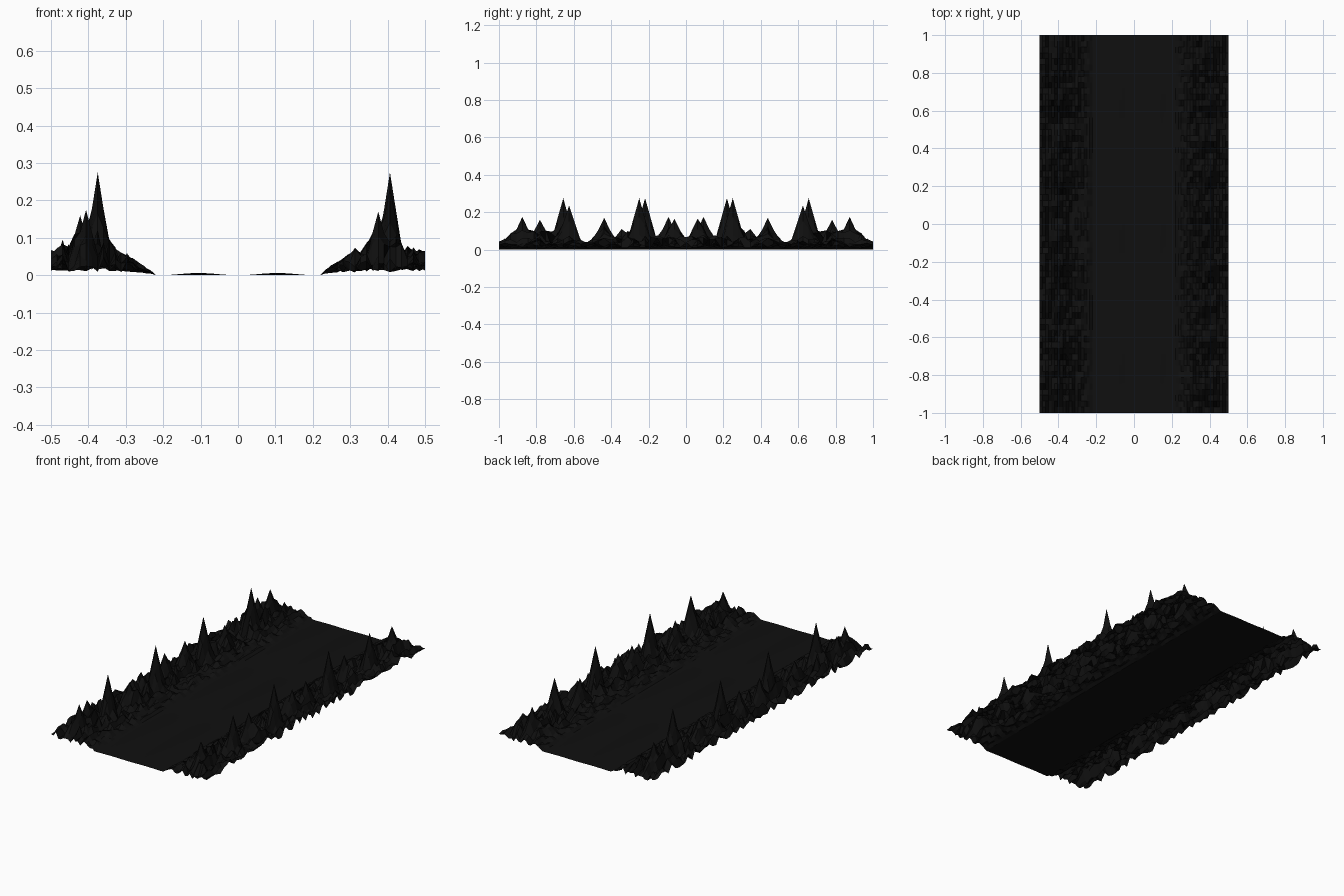
import bpy, bmesh, math, random
from mathutils import Matrix

if "Cube" in bpy.data.objects:
    bpy.data.objects.remove(bpy.data.objects["Cube"])

random.seed(7)
N = 64  # grid cells each way

# highest ground across the strip, as (distance from centre, height)
LEFT = [(0.22, .003), (.25, .025), (.285, .055), (.30, .07), (.32, .07), (.345, .12),
        (.375, .16), (.406, .16), (.42, .15), (.45, .11), (.47, .11), (.5, .078)]
RIGHT = [(0.22, .003), (.25, .03), (.28, .05), (.31, .085), (.33, .07), (.345, .11),
         (.375, .16), (.406, .16), (.44, .10), (.47, .085), (.5, .077)]
# highest ground along the strip (the two halves mirror each other)
ALONG = [(0, .08), (.03, .085), (.0625, .14), (.094, .15), (.125, .10), (.19, .085),
         (.22, .15), (.28, .15), (.31, .12), (.36, .06), (.44, .15), (.5, .08), (.53, .045),
         (.56, .06), (.6, .15), (.66, .15), (.69, .115), (.75, .12), (.78, .15),
         (.81, .115), (.875, .15), (.9, .13), (.94, .10), (.97, .07), (1, .05)]
# sharp summits: column, row (in cells from centre), height
PEAKS = {(-24, 21): .275, (-24, 7): .275, (26, 8): .275, (26, 20): .235,
         (-26, 3): .175, (-26, 28): .175, (24, 14): .17, (24, 28): .17,
         (25, 2): .165, (-27, 25): .16, (-25, 14): .14, (-28, 11): .11}


def lerp_curve(points, t):
    if t <= points[0][0]:
        return points[0][1]
    for (a, ha), (b, hb) in zip(points, points[1:]):
        if t <= b:
            return ha + (hb - ha) * (t - a) / (b - a)
    return points[-1][1]


rough = {(i, j): random.random() for i in range(-32, 33) for j in range(33)}


def height(i, j):
    x, y = i / 64, j / 32
    if abs(x) < .22:  # gently rolling valley floor
        return .006 * math.sin(math.pi * x / .21) ** 2 * (.6 + .4 * math.cos(9 * y))
    side = lerp_curve(LEFT if x < 0 else RIGHT, abs(x))
    top = min(side, lerp_curve(ALONG, y))
    h = .003 + top * (.1 + .75 * rough[i, j] ** 1.3)
    for (pi, pj), ph in PEAKS.items():  # steep cones
        d = math.hypot((i - pi) / 2.6, (j - pj) / 2.3)
        h = max(h, ph * (1 - d) + .02 * d if d < 1 else 0)
    return h


# terrain strip with a mountain range down each side
bm = bmesh.new()
bmesh.ops.create_grid(bm, x_segments=N, y_segments=N, size=1,
                      matrix=Matrix.Diagonal((.5, 1, 1, 1)))
for v in bm.verts:
    v.co.z = height(round(v.co.x * 64), abs(round(v.co.y * 32)))
mesh = bpy.data.meshes.new("mountain_terrain")
bm.to_mesh(mesh)
bm.free()
terrain = bpy.data.objects.new("mountain_terrain", mesh)
bpy.context.collection.objects.link(terrain)

black = bpy.data.materials.new("black")
black.diffuse_color = (.005, .005, .005, 1)
black.use_nodes = True
black.node_tree.nodes["Principled BSDF"].inputs["Base Color"].default_value = black.diffuse_color
mesh.materials.append(black)
